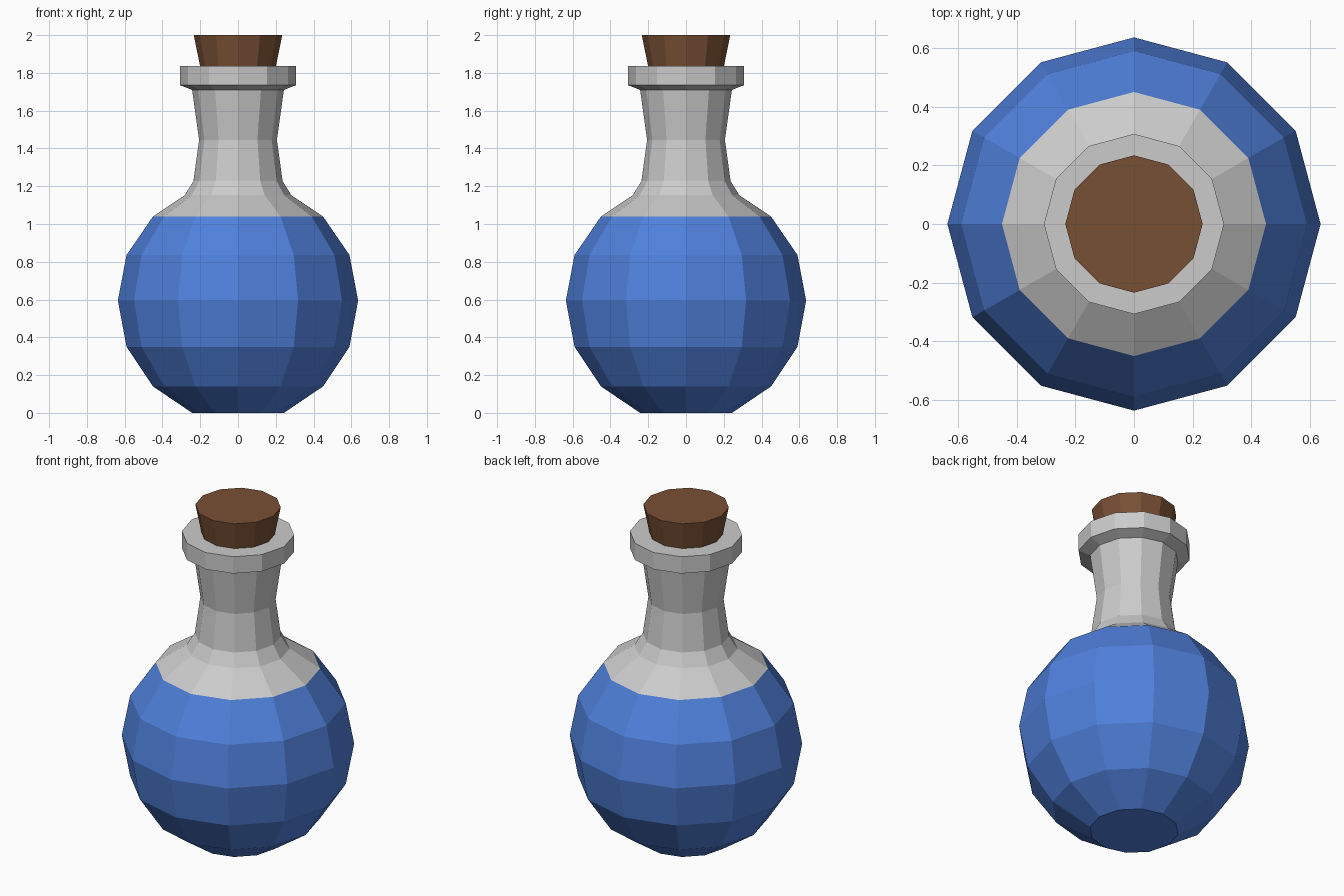
import bpy, bmesh
from math import cos, sin, tau

if "Cube" in bpy.data.objects:
    bpy.data.objects.remove(bpy.data.objects["Cube"])

SIDES = 12


def material(name, color):
    m = bpy.data.materials.new(name)
    m.diffuse_color = (*color, 1)
    m.use_nodes = True
    m.node_tree.nodes["Principled BSDF"].inputs["Base Color"].default_value = m.diffuse_color
    return m


def lathe(name, profile, mat=None, cap_bottom=False, cap_top=False):
    """Revolve (radius, height) points into a flat-faced 12-sided shell."""
    bm = bmesh.new()
    rings = [[bm.verts.new((r * cos(tau * i / SIDES), r * sin(tau * i / SIDES), z))
              for i in range(SIDES)] for r, z in profile]
    for a, b in zip(rings, rings[1:]):
        for i in range(SIDES):
            j = (i + 1) % SIDES
            bm.faces.new((a[i], a[j], b[j], b[i]))
    if cap_bottom:
        bm.faces.new(rings[0][::-1])
    if cap_top:
        bm.faces.new(rings[-1])
    mesh = bpy.data.meshes.new(name)
    bm.to_mesh(mesh)
    bm.free()
    if mat:
        mesh.materials.append(mat)
    obj = bpy.data.objects.new(name, mesh)
    bpy.context.collection.objects.link(obj)
    return obj


blue = material("blue_liquid", (0.08, 0.22, 0.72))
brown = material("brown_cork", (0.19, 0.08, 0.035))

# Round liquid-filled belly
lathe("filled_belly",
      [(0.243, 0), (0.45, 0.14), (0.59, 0.35), (0.636, 0.595), (0.59, 0.836), (0.45, 1.04)],
      blue, cap_bottom=True)

# Shoulder, waisted neck and overhanging lip
lathe("glass_neck",
      [(0.45, 1.04), (0.282, 1.153), (0.236, 1.227), (0.206, 1.445), (0.243, 1.71),
       (0.307, 1.735), (0.307, 1.836), (0.2, 1.836)])

# Tapered cork stopper
lathe("cork_stopper", [(0.19, 1.78), (0.201, 1.836), (0.234, 2.0)],
      brown, cap_bottom=True, cap_top=True)
